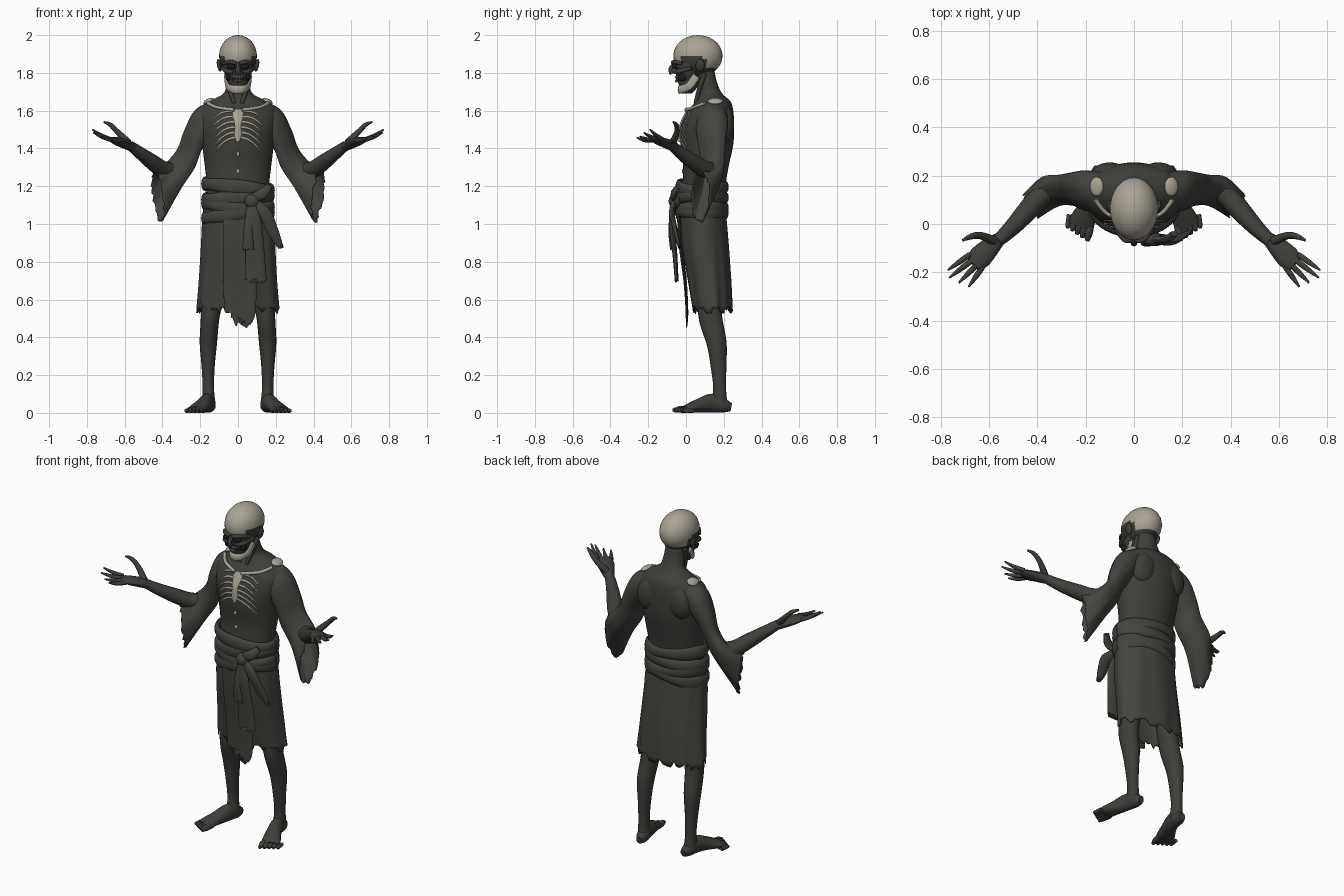
import bpy, bmesh, math, random
from mathutils import Vector, Matrix

random.seed(4)
cube = bpy.data.objects.get("Cube")
if cube:
    bpy.data.objects.remove(cube)


def material(name, r, g, b):
    m = bpy.data.materials.new(name)
    m.use_nodes = True
    m.diffuse_color = (r, g, b, 1)
    bsdf = m.node_tree.nodes["Principled BSDF"]
    bsdf.inputs["Base Color"].default_value = (r, g, b, 1)
    bsdf.inputs["Roughness"].default_value = 0.9
    return m


CLOTH = material("dark cloth", 0.056, 0.058, 0.049)
SKIN = material("dried skin", 0.048, 0.049, 0.042)
BONE = material("old bone", 0.40, 0.37, 0.30)
HOLLOW = material("hollow black", 0.012, 0.012, 0.011)
Z = Vector((0, 0, 1))
Y = Vector((0, 1, 0))
parts = []


def finish(name, bm, *mats):
    bmesh.ops.recalc_face_normals(bm, faces=bm.faces)
    me = bpy.data.meshes.new(name)
    bm.to_mesh(me)
    bm.free()
    ob = bpy.data.objects.new(name, me)
    bpy.context.collection.objects.link(ob)
    for m in mats:
        me.materials.append(m)
    parts.append(ob)
    return ob


def smooth_path(rows, steps):
    """Catmull-Rom through rows of vectors."""
    out = []
    last = len(rows) - 1
    for i in range(last):
        p = [rows[max(0, min(last, i + k))] for k in (-1, 0, 1, 2)]
        for s in range(steps):
            t = s / steps
            out.append([0.5 * (2 * b + (c - a) * t + (2 * a - 5 * b + 4 * c - d) * t * t
                               + (3 * b - a - 3 * c + d) * t ** 3) for a, b, c, d in zip(*p)])
    return out + [list(rows[last])]


def loft(name, rings, mat, n=16, open_end=False, fold=0, waves=9, jag=0):
    """Skin elliptical rings, each given as centre and two half axes."""
    bm = bmesh.new()
    grid = []
    for i, (c, a, b) in enumerate(rings):
        t = i / (len(rings) - 1)
        row = []
        for k in range(n):
            ang = math.tau * k / n
            r = 1 + fold * t * (math.sin(waves * ang) + 0.5 * math.sin((waves + 4) * ang + 5 * t))
            p = c + r * (a * math.cos(ang) + b * math.sin(ang))
            if jag and i == len(rings) - 1:
                p = p + (c - rings[i - 1][0]).normalized() * random.uniform(-jag, jag)
            row.append(bm.verts.new(p))
        grid.append(row)
    for lo, hi in zip(grid, grid[1:]):
        for k in range(n):
            bm.faces.new((lo[k], lo[(k + 1) % n], hi[(k + 1) % n], hi[k]))
    if not open_end:
        bm.faces.new(grid[0])
        bm.faces.new(grid[-1])
    ob = finish(name, bm, mat)
    if open_end:
        mod = ob.modifiers.new("thickness", "SOLIDIFY")
        mod.thickness = 0.006
    return ob


def tube(name, pts, mat, s=1, ref=Z, n=12, steps=4, **kw):
    """Tube through (x, y, z, half width, half height) points; s mirrors x."""
    rows = [(Vector((p[0] * s, p[1], p[2])), p[3], p[-1]) for p in pts]
    rows = smooth_path(rows, steps)
    rings = []
    for i, (c, ra, rb) in enumerate(rows):
        t = (rows[min(i + 1, len(rows) - 1)][0] - rows[max(i - 1, 0)][0]).normalized()
        side = t.cross(ref).normalized()
        rings.append((c, side * ra, side.cross(t) * rb))
    return loft(name, rings, mat, n, **kw)


def column(name, table, mat, n=32, steps=5, **kw):
    """Level rings from (z, centre y, half width, half depth)."""
    rows = [(Vector((0, y, z)), Vector((rx, 0, 0)), Vector((0, ry, 0))) for z, y, rx, ry in table]
    return loft(name, smooth_path(rows, steps), mat, n, **kw)


def blob(name, loc, size, mat, tilt=0, extra=()):
    bm = bmesh.new()
    mx = Matrix.Translation(loc) @ Matrix.Rotation(tilt, 4, "Y") @ Matrix.Diagonal((*size, 1))
    bmesh.ops.create_uvsphere(bm, u_segments=32, v_segments=20, radius=1, matrix=mx)
    return finish(name, bm, mat, *extra)


# Torso and neck
TORSO = [(1.08, .09, .17, .12), (1.2, .095, .165, .115), (1.3, .105, .175, .12),
         (1.42, .11, .19, .14), (1.52, .115, .205, .14), (1.6, .13, .205, .12),
         (1.65, .145, .15, .09), (1.69, .13, .078, .062), (1.75, .112, .06, .052), (1.84, .09, .056, .055)]
column("torso", TORSO, SKIN, n=48)


def chest_y(x, z):
    for lo, hi in zip(TORSO, TORSO[1:]):
        if lo[0] <= z <= hi[0]:
            t = (z - lo[0]) / (hi[0] - lo[0])
            _, cy, rx, ry = [a + (b - a) * t for a, b in zip(lo, hi)]
            return cy - ry * math.sqrt(max(0, 1 - (x / rx) ** 2))


# Breastbone and exposed vertebrae
tube("breastbone", [(0, chest_y(0, z) - .003, z, w, .008) for z, w in
                    ((1.605, .03), (1.57, .028), (1.52, .017), (1.47, .02), (1.435, .008))], BONE, ref=Y)
for z in (1.37, 1.28):
    blob("vertebra_spot", (0, chest_y(0, z), z), (.009, .006, .012), BONE)

# Skirt, front panel and sash
column("skirt", [(1.16, .088, .172, .118), (1.05, .09, .188, .122), (.9, .1, .196, .125),
                 (.7, .124, .207, .115), (.545, .14, .217, .105)],
       CLOTH, n=80, open_end=True, fold=.022, jag=.022)
tube("front_panel", [(0, -.04, 1.1, .08, .01), (.005, -.03, .9, .085, .01), (.01, -.005, .7, .088, .009),
                     (.01, .005, .54, .082, .007), (0, .005, .505, .07, .005)],
     CLOTH, ref=Y, n=40, fold=.05, jag=.025)
tube("front_panel_point", [(-.01, .003, .53, .03, .006), (-.01, .005, .46, .003, .004)], CLOTH, ref=Y)
for z0, tilt in ((1.195, -.018), (1.14, .012), (1.085, -.025), (1.06, .03)):
    loop = [math.tau * k / 24 for k in range(25)]
    tube("sash_wrap", [(.178 * math.cos(a), .085 + .124 * math.sin(a), z0 + tilt * math.cos(a),
                        .017, .036 + .005 * math.sin(3 * a)) for a in loop], CLOTH, steps=2)
blob("sash_knot", (.075, -.06, 1.12), (.04, .032, .04), CLOTH, .5)
tube("sash_loop", [(.06, -.06, 1.13, .02, .014), (.13, -.065, 1.16, .03, .016), (.165, -.04, 1.2, .018, .012)],
     CLOTH, ref=Y)
ENDS = {"sash_end_long": [(.08, -.065, 1.12, .022, .015), (.085, -.075, 1.0, .04, .016),
                          (.09, -.06, .85, .05, .013), (.095, -.05, .7, .055, .01)],
        "sash_end_inner": [(.07, -.06, 1.12, .02, .014), (.055, -.08, .98, .025, .014), (.055, -.075, .87, .03, .01)],
        "sash_end_outer": [(.08, -.06, 1.12, .02, .014), (.14, -.075, 1.06, .032, .015),
                           (.185, -.055, .96, .03, .012), (.225, -.035, .88, .015, .008)]}
for name, pts in ENDS.items():
    tube(name, pts, CLOTH, ref=Y, n=20, fold=.06, waves=5, jag=.012)

# Skull: bare dome with skin at the temples and base
dome = blob("skull_dome", (0, .063, 1.89), (.1, .13, .11), BONE, extra=(SKIN,))
for f in dome.data.polygons:
    c = f.center
    temple = abs(c.x) > .06 and -.02 < c.y < .1 and c.z < 1.885
    f.material_index = int(temple or c.z < 1.825 or (c.y < 0 and c.z < 1.85))
column("face", [(1.69, .0, .028, .028), (1.72, .012, .046, .045), (1.77, .012, .06, .06),
                (1.81, .012, .075, .07), (1.85, .02, .084, .084), (1.875, .03, .07, .07)], SKIN)
tube("nose", [(0, -.062, 1.85, .009), (0, -.08, 1.82, .013), (0, -.072, 1.795, .014)], SKIN, ref=Y)
blob("mouth_hollow", (0, -.042, 1.768), (.034, .012, .018), HOLLOW)
tube("jaw_bone", [(.066, .055, 1.785, .007, .02), (.057, .02, 1.735, .008, .022), (.03, -.022, 1.715, .01, .022),
                  (0, -.034, 1.712, .01, .023), (-.03, -.022, 1.715, .01, .022),
                  (-.057, .02, 1.735, .008, .022), (-.066, .055, 1.785, .007, .02)], BONE)
for k in range(-3, 4):
    for z in (1.758, 1.778):
        blob("tooth", (k * .008, -.054 + .0012 * k * k, z), (.0035, .004, .008), BONE)

TIPS = [((.68, -.127, 1.45), (.77, -.19, 1.5)), ((.663, -.145, 1.447), (.765, -.222, 1.483)),
        ((.645, -.163, 1.445), (.725, -.243, 1.463)), ((.627, -.178, 1.443), (.685, -.26, 1.457))]
SLEEVE = [((.13, .15, 1.655), (.12, .13, 1.5), .075), ((.225, .145, 1.605), (.165, .13, 1.43), .085),
          ((.28, .145, 1.5), (.2, .13, 1.38), .077), ((.315, .15, 1.4), (.235, .13, 1.29), .068),
          ((.375, .145, 1.325), (.31, .125, 1.18), .066), ((.44, .08, 1.285), (.405, .075, 1.01), .058)]

for s, side in ((1, "left_"), (-1, "right_")):
    # Head details
    blob(side + "eye_socket", (s * .035, -.058, 1.833), (.022, .014, .016), HOLLOW)
    tube(side + "brow", [(.008, -.068, 1.85, .01), (.04, -.064, 1.858, .011), (.075, -.02, 1.85, .009)], SKIN, s)
    tube(side + "cheekbone", [(.025, -.058, 1.805, .01), (.058, -.042, 1.808, .013), (.084, .03, 1.825, .009)], SKIN, s)
    blob(side + "cheek_hollow", (s * .052, -.018, 1.777), (.014, .025, .02), HOLLOW)
    blob(side + "ear", (s * .1, .075, 1.84), (.011, .024, .034), SKIN, s * .2)
    tube(side + "neck_cord", [(.06, .1, 1.8, .012), (.05, .075, 1.73, .013), (.02, .05, 1.64, .01)], SKIN, s)
    # Ribs, collarbone and shoulder bone
    for i in range(6):
        top = 1.59 - .026 * i
        path = []
        for k, x in enumerate((.012, .05, .09, .125)):
            z = top + (0, .006, -.004, -.03)[k] - .005 * i * k * .7
            path.append((x, chest_y(x, z) - .002, z, .004, .0065 - .001 * k))
        tube(side + "rib", path, BONE, s, n=8)
    tube(side + "collarbone", [(.02, .0, 1.605, .01), (.07, .022, 1.61, .009), (.12, .05, 1.62, .009),
                               (.16, .1, 1.64, .01)], BONE, s)
    blob(side + "shoulder_bone", (s * .155, .155, 1.65), (.03, .04, .014), BONE, s * .4)
    blob(side + "shoulder_blade", (s * .1, .205, 1.53), (.075, .05, .1), SKIN, s * -.2)
    # Hanging sleeve with a ragged cuff
    rows = []
    for i, (top, low, thick) in enumerate(SLEEVE):
        a, b = Vector(top), Vector(low)
        across = Vector((.12 * i, 1, 0)).normalized() * thick
        flip = Matrix.Diagonal((s, 1, 1))
        rows.append((flip @ ((a + b) / 2), flip @ ((a - b) / 2), flip @ across))
    loft(side + "sleeve", smooth_path(rows, 5), CLOTH, 40, open_end=True, fold=.03, waves=7, jag=.012)
    # Forearm and open hand
    tube(side + "forearm", [(.34, .15, 1.28, .045), (.4, .1, 1.29, .045), (.45, .045, 1.325, .042),
                            (.51, -.02, 1.37, .034), (.57, -.075, 1.415, .026)], SKIN, s)
    tube(side + "palm", [(.55, -.055, 1.402, .025, .024), (.6, -.1, 1.425, .042, .025),
                         (.64, -.14, 1.44, .048, .02), (.668, -.165, 1.45, .036, .012)], SKIN, s)
    for base, tip in TIPS:
        mid = [(p + q) / 2 for p, q in zip(base, tip)]
        mid[2] -= .006
        tube(side + "finger", [(*base, .012), (*mid, .011), (*tip, .004)], SKIN, s, n=10)
    tube(side + "thumb", [(.58, -.07, 1.43, .02), (.635, -.048, 1.485, .015),
                          (.675, -.052, 1.525, .012), (.71, -.068, 1.54, .005)], SKIN, s, n=10)
    # Leg, foot and toes
    tube(side + "leg", [(.12, .125, .8, .07), (.135, .125, .62, .06, .064), (.148, .13, .5, .049, .062),
                        (.157, .162, .37, .046, .053), (.158, .172, .25, .035, .042),
                        (.157, .178, .13, .03, .034), (.155, .175, .05, .036, .045)], SKIN, s, ref=Y, n=20)
    tube(side + "foot", [(.147, .238, .03, .018, .022), (.152, .2, .038, .034, .037), (.163, .14, .052, .037, .05),
                         (.185, .075, .04, .043, .038), (.21, .02, .026, .052, .025),
                         (.225, -.012, .018, .05, .016)], SKIN, s, n=20)
    for k in range(5):
        u = k / 4
        x, y = .182 + .085 * u, -.01 + .03 * u
        r = .018 - .007 * u
        tube(side + "toe", [(x, y + .02, r, r), (x + .006, y - .025, r, r),
                            (x + .012, y - .06 + .025 * u, r * .7, r * .5)], SKIN, s, n=10)

# Soft shading with crisp edges kept
bpy.ops.object.select_all(action="DESELECT")
for ob in parts:
    ob.select_set(True)
bpy.context.view_layer.objects.active = parts[0]
bpy.ops.object.shade_smooth_by_angle(angle=math.radians(45))
